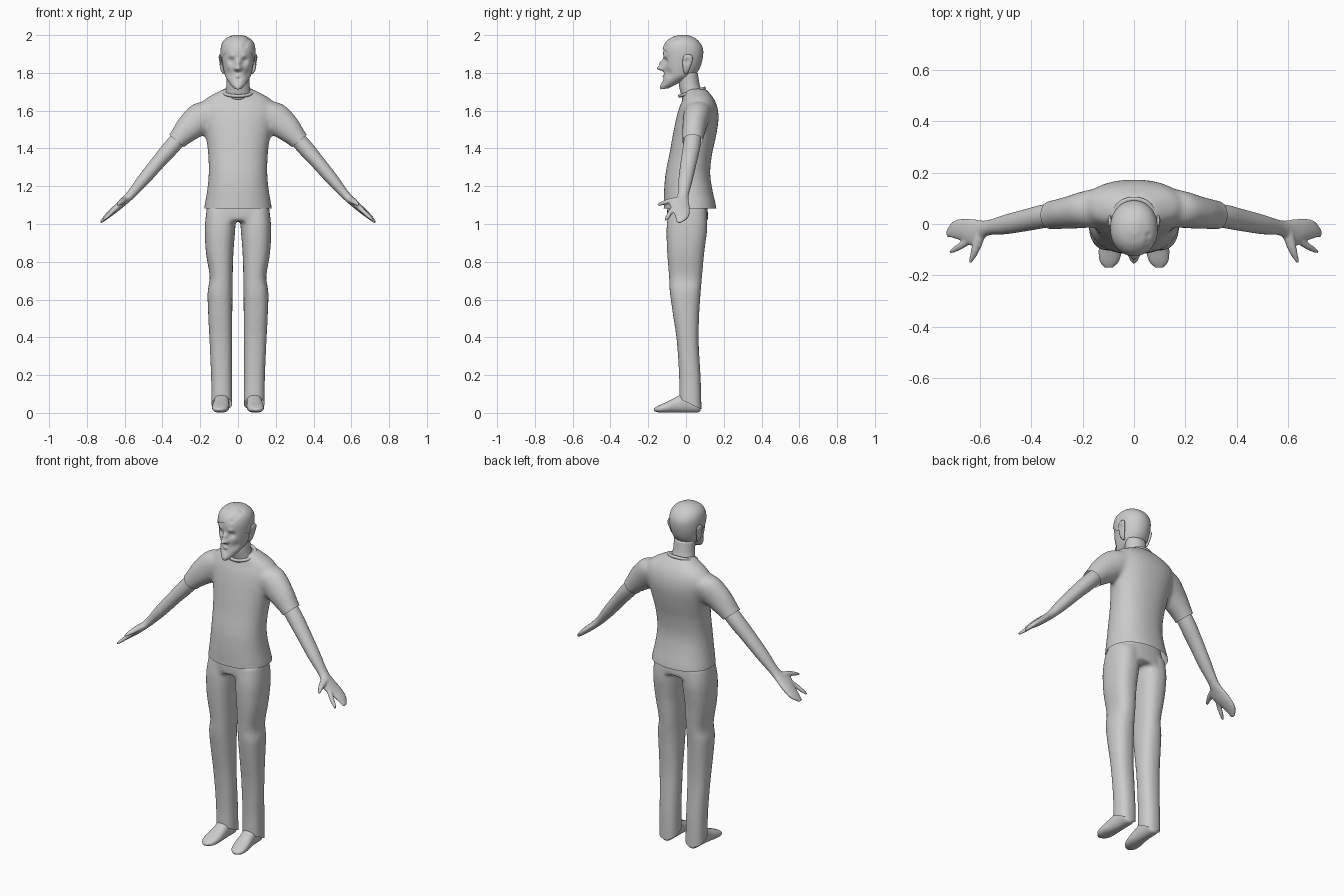
import bpy, bmesh, math
from mathutils import Vector

if "Cube" in bpy.data.objects:
    bpy.data.objects.remove(bpy.data.objects["Cube"])

X, Y, Z = Vector((1, 0, 0)), Vector((0, 1, 0)), Vector((0, 0, 1))
ARM_V = Vector((0.764, 0, 0.645))   # across the arm, in the front plane


def band(z, rx, yf, yb, cx=0.0):
    """Horizontal ring from a half width and front / back limits."""
    return (cx, (yf + yb) / 2, z, rx, (yb - yf) / 2)


def spline(p0, p1, p2, p3, t):
    return [0.5 * (2 * b + (c - a) * t + (2 * a - 5 * b + 4 * c - d) * t * t
                   + (3 * b - a - 3 * c + d) * t ** 3) for a, b, c, d in zip(p0, p1, p2, p3)]


def loft(bm, rings, u=X, v=Y, n=32, sub=4, p=2.0, side=1):
    """Smooth skin through superellipse rings (cx, cy, cz, a, b), capped at both ends."""
    last, path = len(rings) - 1, []
    for i in range(last):
        q = [rings[max(0, min(last, i + k))] for k in (-1, 0, 1, 2)]
        path += [spline(*q, s / sub) for s in range(sub)]
    path.append(rings[-1])
    loops = []
    for cx, cy, cz, a, b in path:
        loop = []
        for k in range(n):
            c, s = math.cos(math.tau * k / n), math.sin(math.tau * k / n)
            co = (Vector((cx, cy, cz)) + u * math.copysign(abs(c) ** (2 / p), c) * a
                  + v * math.copysign(abs(s) ** (2 / p), s) * b)
            co.x *= side
            loop.append(bm.verts.new(co))
        loops.append(loop)
    for l0, l1 in zip(loops, loops[1:]):
        for k in range(n):
            j = (k + 1) % n
            bm.faces.new((l0[k], l0[j], l1[j], l1[k]))
    bm.faces.new(loops[0])
    bm.faces.new(loops[-1])
    bmesh.ops.recalc_face_normals(bm, faces=bm.faces[:])


def sculpt(bm, dabs):
    """Push vertices with soft dabs: (centre, radius, offset)."""
    for vert in bm.verts:
        start = vert.co.copy()
        for c, r, d in dabs:
            vert.co += Vector(d) * math.exp(-(start - Vector(c)).length_squared / (r * r))


def cut(bm, co, no, test=lambda f: True):
    """Trim away everything on the normal's side of a plane."""
    faces = [f for f in bm.faces if test(f)]
    geom = list({v for f in faces for v in f.verts}) + list({e for f in faces for e in f.edges}) + faces
    bmesh.ops.bisect_plane(bm, geom=geom, plane_co=co, plane_no=no, clear_outer=True)


def finish(name, bm):
    me = bpy.data.meshes.new(name)
    bm.to_mesh(me)
    bm.free()
    me.polygons.foreach_set("use_smooth", [True] * len(me.polygons))
    ob = bpy.data.objects.new(name, me)
    bpy.context.collection.objects.link(ob)
    return ob


def fuse(bm, voxel, smooth):
    """Weld overlapping lofts into one skin and relax the joins."""
    ob = finish("blend", bm)
    rm = ob.modifiers.new("weld", 'REMESH')
    rm.mode, rm.voxel_size = 'VOXEL', voxel
    sm = ob.modifiers.new("relax", 'SMOOTH')
    sm.factor, sm.iterations = 0.5, smooth
    dg = bpy.context.evaluated_depsgraph_get()
    me = bpy.data.meshes.new_from_object(ob.evaluated_get(dg))
    out = bmesh.new()
    out.from_mesh(me)
    bpy.data.objects.remove(ob)
    bpy.data.meshes.remove(me)
    return out


# Shirt: torso and two sleeves welded, then trimmed at the hems
bm = bmesh.new()
loft(bm, [band(1.02, .185, -.12, .165), band(1.09, .178, -.118, .16), band(1.18, .163, -.116, .14),
          band(1.27, .155, -.108, .128), band(1.37, .158, -.088, .138), band(1.46, .170, -.072, .158),
          band(1.55, .190, -.054, .172), band(1.61, .198, -.038, .168), band(1.655, .180, -.02, .152),
          band(1.69, .125, -.012, .128), band(1.715, .075, .0, .105)], n=48, p=2.25)
for s in (1, -1):
    loft(bm, [(.09, .065, 1.61, .075, .06), (.165, .06, 1.58, .074, .088), (.25, .045, 1.515, .064, .076),
              (.322, .035, 1.443, .056, .052), (.37, .028, 1.386, .054, .05)], Y, ARM_V, side=s)
bm = fuse(bm, .011, 8)
cut(bm, (0, 0, 1.083), (0, 0, -1))
for s in (1, -1):
    cut(bm, (.325 * s, .035, 1.44), (.645 * s, 0, -.764), lambda f: f.calc_center_median().x * s > .21)
finish("shirt", bm)

# Collar
bpy.ops.mesh.primitive_torus_add(major_radius=.07, minor_radius=.009, major_segments=40, minor_segments=10,
                                 location=(0, .032, 1.698), rotation=(.3, 0, 0))
collar = bpy.context.object
collar.name = "collar"
collar.scale = (1.1, .98, 1)
collar.data.polygons.foreach_set("use_smooth", [True] * len(collar.data.polygons))

# Trousers: hips and two legs welded, trimmed at slanted hems
bm = bmesh.new()
loft(bm, [band(1.16, .148, -.09, .105), band(1.07, .168, -.1, .115), band(1.015, .165, -.098, .118)], p=2.4)
for s in (1, -1):
    loft(bm, [band(1.08, .078, -.09, .108, .088), band(.98, .081, -.103, .113, .095),
              band(.85, .073, -.1, .097, .097), band(.72, .061, -.09, .085, .089),
              band(.64, .066, -.086, .078, .095), band(.52, .064, -.069, .07, .094),
              band(.38, .06, -.049, .067, .091), band(.2, .056, -.037, .077, .087),
              band(.08, .056, -.036, .081, .086), band(-.03, .056, -.036, .083, .086)], p=2.4, side=s)
bm = fuse(bm, .011, 5)
cut(bm, (0, -.035, .075), (0, -.055, -.115))
finish("trousers", bm)

# Shoes
for s, label in ((1, "left"), (-1, "right")):
    bm = bmesh.new()
    loft(bm, [(.085, .076, .045, .022, .035), (.085, .06, .05, .036, .048), (.086, 0, .055, .04, .054),
              (.088, -.05, .043, .042, .042), (.092, -.1, .03, .045, .029), (.096, -.145, .021, .037, .018),
              (.098, -.17, .017, .014, .007)], X, Z, p=2.3, side=s)
    for vert in bm.verts:
        vert.co.z = max(vert.co.z, 0)
    finish(label + "_shoe", bm)

# Arms with mitten hand, spread finger and thumb
for s, label in ((1, "left"), (-1, "right")):
    bm = bmesh.new()
    loft(bm, [(.27, .04, 1.50, .044, .04), (.35, .03, 1.41, .046, .043), (.42, .015, 1.33, .043, .038),
              (.50, -.002, 1.235, .038, .033), (.572, -.016, 1.15, .03, .023), (.62, -.034, 1.105, .052, .02),
              (.66, -.024, 1.07, .045, .018), (.70, -.022, 1.035, .034, .013),
              (.727, -.036, 1.008, .014, .006)], Y, ARM_V, side=s)
    loft(bm, [(.62, -.045, 1.105, .02, .015), (.665, -.08, 1.066, .015, .012), (.695, -.097, 1.037, .012, .01),
              (.717, -.11, 1.018, .006, .005)], Y, ARM_V, n=16, side=s)
    loft(bm, [(.595, -.03, 1.13, .024, .016), (.61, -.08, 1.122, .02, .015), (.623, -.12, 1.112, .014, .012),
              (.638, -.152, 1.10, .006, .006)], X, Z, n=16, side=s)
    finish(label + "_arm", fuse(bm, .0055, 3))

# Neck
bm = bmesh.new()
loft(bm, [band(1.66, .08, -.02, .1), band(1.70, .067, -.03, .086), band(1.74, .061, -.038, .072),
          band(1.80, .06, -.04, .062)])
finish("neck", bm)

# Head with brow, eyes, nose, mouth and pointed beard
skull = [band(1.79, .070, -.119, .046), band(1.83, .079, -.12, .07), band(1.88, .086, -.12, .084),
         band(1.92, .087, -.119, .085), band(1.955, .078, -.104, .068), band(1.98, .054, -.075, .04),
         band(1.994, .018, -.035, .005)]
bm = bmesh.new()
loft(bm, [band(1.718, .018, -.126, -.095), band(1.735, .037, -.128, -.06), band(1.76, .055, -.124, -.01)]
     + skull, n=80, sub=8, p=2.1)
dabs = [((0, -.12, 1.828), .015, (0, -.034, -.004)), ((0, -.12, 1.855), .013, (0, -.018, 0)),
        ((0, -.125, 1.80), .012, (0, .006, 0)), ((0, -.125, 1.782), .01, (0, -.008, 0)),
        ((0, -.125, 1.768), .012, (0, .007, 0)), ((0, -.125, 1.728), .022, (0, -.01, -.006))]
for s in (1, -1):
    dabs += [((.034 * s, -.11, 1.864), .017, (0, .017, 0)), ((.032 * s, -.11, 1.888), .016, (0, -.007, 0)),
             ((.034 * s, -.107, 1.862), .008, (0, -.006, 0)), ((.048 * s, -.09, 1.80), .022, (-.004 * s, .006, 0)),
             ((.014 * s, -.12, 1.822), .009, (.002 * s, -.008, 0))]
sculpt(bm, dabs)
finish("head", bm)

# Hair cap with a side parting
bm = bmesh.new()
loft(bm, [(x, y, z + .006 * (z > 1.9), a + .005, b + .005) for x, y, z, a, b in skull], n=80, sub=8, p=2.1)
sculpt(bm, [((.036 + .006 * i, -.11 + .022 * i, 1.945 + .012 * i), .011, (-.001, .003, -.005)) for i in range(4)])
cut(bm, (0, -.12, 1.925), (0, -.165, -.21))
finish("hair", bm)

# Ears
for s, label in ((1, "left"), (-1, "right")):
    bm = bmesh.new()
    loft(bm, [(.072, .0, 1.795, .008, .008), (.083, .001, 1.815, .009, .016), (.09, .006, 1.85, .009, .024),
              (.095, .01, 1.88, .008, .026), (.094, .01, 1.897, .005, .015)], n=20, side=s)
    sculpt(bm, [((.102 * s, .004, 1.862), .014, (-.007 * s, 0, 0))])
    finish(label + "_ear", bm)
